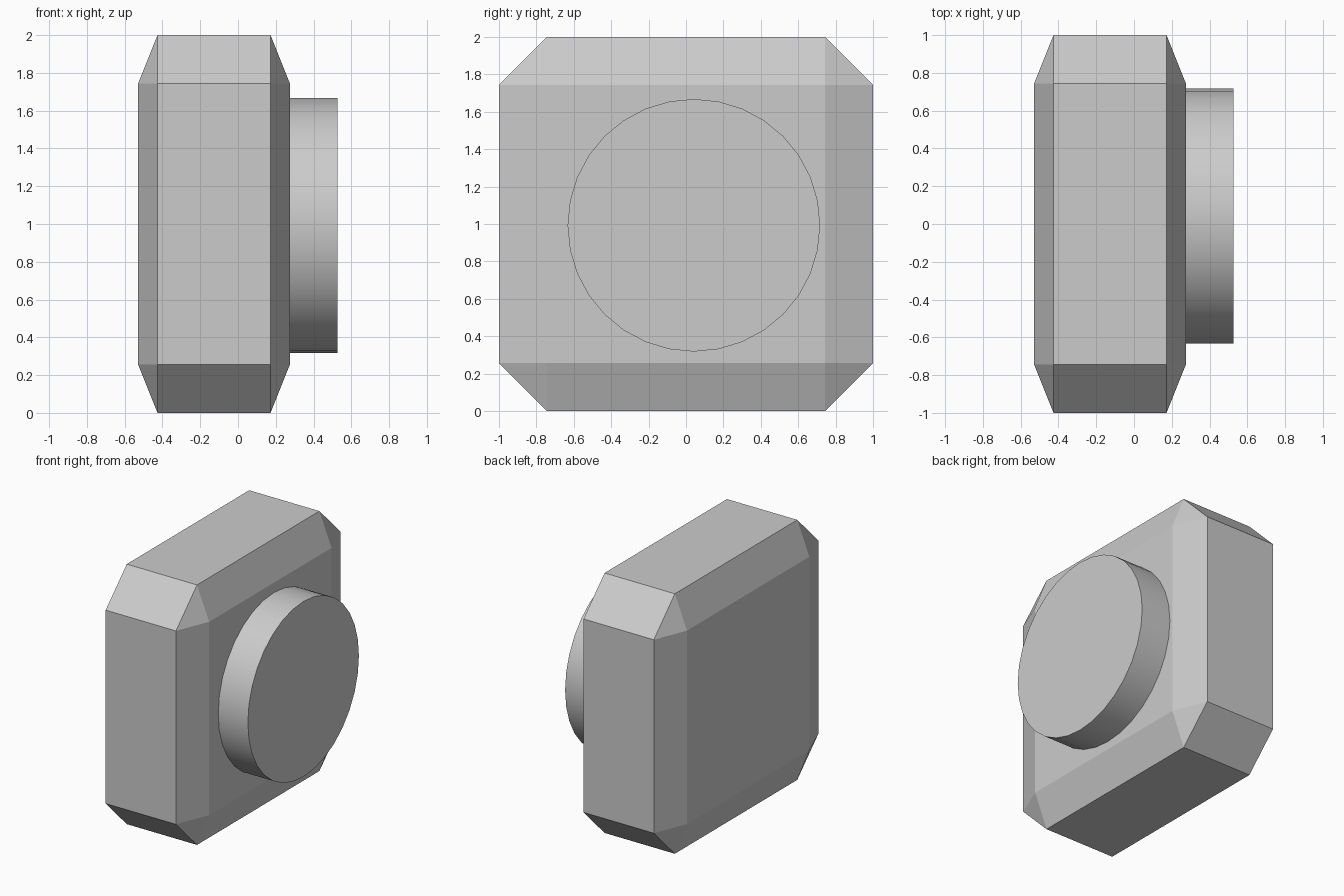
import bpy, bmesh, math
from mathutils import Matrix

if "Cube" in bpy.data.objects:
    bpy.data.objects.remove(bpy.data.objects["Cube"])


def finish(bm, name):
    mesh = bpy.data.meshes.new(name)
    bm.to_mesh(mesh)
    bm.free()
    obj = bpy.data.objects.new(name, mesh)
    bpy.context.collection.objects.link(obj)
    return obj


# Body: chamfered cube, flattened along x after bevelling
bm = bmesh.new()
bmesh.ops.create_cube(bm, size=2)
bmesh.ops.bevel(bm, geom=bm.edges[:], offset=0.256, offset_type='OFFSET',
                segments=1, affect='EDGES')
bm.transform(Matrix.Translation((-0.127, 0, 1)) @ Matrix.Diagonal((0.402, 1, 1, 1)))
finish(bm, "body")

# Round button on the right side, seated slightly into the body
x_in, x_out = 0.2, 0.527
bm = bmesh.new()
bmesh.ops.create_cone(bm, cap_ends=True, segments=32, radius1=0.675, radius2=0.675,
                      depth=x_out - x_in)
bm.transform(Matrix.Translation(((x_in + x_out) / 2, 0.042, 0.993))
             @ Matrix.Rotation(math.pi / 2, 4, 'Y'))
button = finish(bm, "round_button")
bpy.context.view_layer.objects.active = button
button.select_set(True)
bpy.ops.object.shade_smooth_by_angle(angle=math.radians(30))
